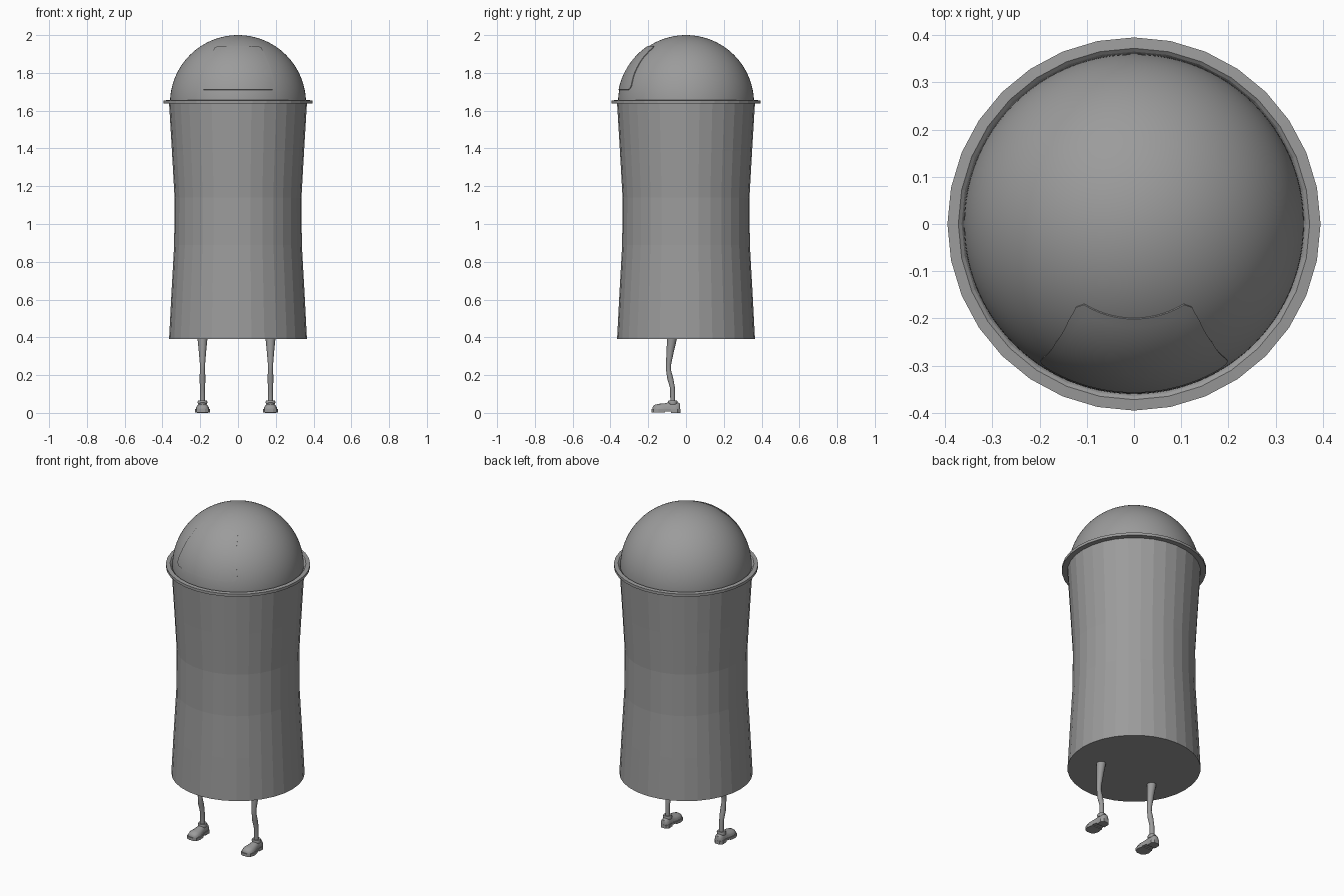
import bpy, bmesh, math
from mathutils import Vector

cube = bpy.data.objects.get("Cube")
if cube:
    bpy.data.objects.remove(cube)

grey = bpy.data.materials.new("plain grey")
grey.use_nodes = True
COLOUR = (0.33, 0.33, 0.33, 1)
grey.diffuse_color = COLOUR
grey.node_tree.nodes["Principled BSDF"].inputs["Base Color"].default_value = COLOUR


def finish(name, bm, smooth=None):
    """Turn a bmesh into a named grey object, smoothed below an angle if given."""
    bmesh.ops.recalc_face_normals(bm, faces=bm.faces)
    mesh = bpy.data.meshes.new(name)
    bm.to_mesh(mesh)
    bm.free()
    mesh.materials.append(grey)
    obj = bpy.data.objects.new(name, mesh)
    bpy.context.collection.objects.link(obj)
    if smooth:
        bpy.ops.object.select_all(action='DESELECT')
        obj.select_set(True)
        bpy.context.view_layer.objects.active = obj
        bpy.ops.object.shade_smooth_by_angle(angle=math.radians(smooth))
    return obj


def loft(name, rings, smooth=None, closed=False):
    """Skin a list of point rings, capping both ends unless closed on itself."""
    bm = bmesh.new()
    loops = [[bm.verts.new(p) for p in ring] for ring in rings]
    n = len(loops[0])
    pairs = list(zip(loops, loops[1:]))
    if closed:
        pairs.append((loops[-1], loops[0]))
    else:
        bm.faces.new(loops[0])
        bm.faces.new(loops[-1])
    for a, b in pairs:
        for i in range(n):
            j = (i + 1) % n
            bm.faces.new((a[i], a[j], b[j], b[i]))
    return finish(name, bm, smooth)


def circle(r, z, n, x=0, y=0):
    return [(x + r * math.cos(math.tau * i / n), y + r * math.sin(math.tau * i / n), z)
            for i in range(n)]


# Waisted bin body
SIDES = 32
BODY = [(0.365, 0.39), (0.352, 0.64), (0.338, 0.89), (0.336, 1.14), (0.350, 1.39), (0.365, 1.64)]
loft("bin_body", [circle(r, z, SIDES) for r, z in BODY])

# Flat rim between body and lid
RIM = [(0.358, 1.638), (0.395, 1.638), (0.395, 1.654), (0.372, 1.656), (0.365, 1.65)]
loft("bin_rim", [circle(r, z, SIDES) for r, z in RIM], closed=True)

# Domed lid
R, BASE = 0.36, 1.64
bm = bmesh.new()
bmesh.ops.create_uvsphere(bm, u_segments=96, v_segments=64, radius=R)
bmesh.ops.bisect_plane(bm, geom=bm.verts[:] + bm.edges[:] + bm.faces[:], dist=1e-5,
                       plane_co=(0, 0, 0), plane_no=(0, 0, 1), clear_inner=True)
bmesh.ops.translate(bm, verts=bm.verts, vec=(0, 0, BASE))
finish("dome_lid", bm, 30)

# Flap lying on the dome: half outline in x and z, mirrored and subdivided
HALF = [(0, 1.71), (0.18, 1.71), (0.192, 1.717), (0.197, 1.73), (0.192, 1.755),
        (0.165, 1.84), (0.137, 1.905), (0.122, 1.93), (0.105, 1.94), (0, 1.94)]
corners = HALF + [(-x, z) for x, z in HALF[-2:0:-1]]
outline = []
for (x0, z0), (x1, z1) in zip(corners, corners[1:] + corners[:1]):
    steps = max(1, round(math.hypot(x1 - x0, z1 - z0) / 0.015))
    outline += [(x0 + (x1 - x0) * k / steps, z0 + (z1 - z0) * k / steps) for k in range(steps)]


def on_dome(scale, radius):
    ring = []
    for x, z in outline:
        x, z = x * scale, 1.825 + (z - 1.825) * scale - BASE
        d = Vector((x, -math.sqrt(R * R - x * x - z * z), z)).normalized() * radius
        ring.append((d.x, d.y, d.z + BASE))
    return ring


loft("lid_flap", [on_dome(1, R - 0.004), on_dome(1, R + 0.004)]
     + [on_dome(k / 10, R + 0.004) for k in range(9, 0, -1)], 40)

# Thin legs with shoes: height, depth and radius of each leg ring
LEG = [(0.05, -0.07, 0.013), (0.13, -0.071, 0.013), (0.18, -0.083, 0.016),
       (0.23, -0.093, 0.013), (0.26, -0.092, 0.014), (0.33, -0.083, 0.02), (0.4, -0.073, 0.027)]
# Shoe upper sections: depth, half width, top height
UPPER = [(-0.178, 0.016, 0.03), (-0.168, 0.03, 0.042), (-0.145, 0.036, 0.048),
         (-0.115, 0.032, 0.05), (-0.09, 0.026, 0.057), (-0.06, 0.025, 0.058),
         (-0.04, 0.024, 0.054), (-0.031, 0.014, 0.048)]
# Sole outline: depth and half width
SOLE = [(-0.182, 0.014), (-0.172, 0.032), (-0.145, 0.04), (-0.11, 0.034), (-0.08, 0.027),
        (-0.045, 0.028), (-0.03, 0.016)]


def slab(x, outline, z0, z1):
    flat = [(x + w, y) for y, w in outline] + [(x - w, y) for y, w in reversed(outline)]
    return [[(px, py, z) for px, py in flat] for z in (z0, z1)]


for side, x in (("left", 0.172), ("right", -0.188)):
    loft(side + "_leg", [circle(r, z, 12, x, y) for z, y, r in LEG], 50)
    loft(side + "_sock_cuff", [circle(r, z, 12, x, -0.07) for r, z in
                               ((0.024, 0.045), (0.026, 0.058), (0.023, 0.066), (0.014, 0.064))], 40)
    arcs = [math.pi * k / 8 for k in range(9)]
    loft(side + "_shoe_upper", [[(x + w * math.cos(a), y, 0.014 + (top - 0.014) * math.sin(a) ** 0.7)
                                 for a in arcs] for y, w, top in UPPER], 50)
    loft(side + "_shoe_sole", slab(x, SOLE, 0.008, 0.02))
    loft(side + "_shoe_heel", slab(x, SOLE[4:], 0, 0.012))
    loft(side + "_shoe_tread", slab(x, SOLE[:4], 0.003, 0.012))
